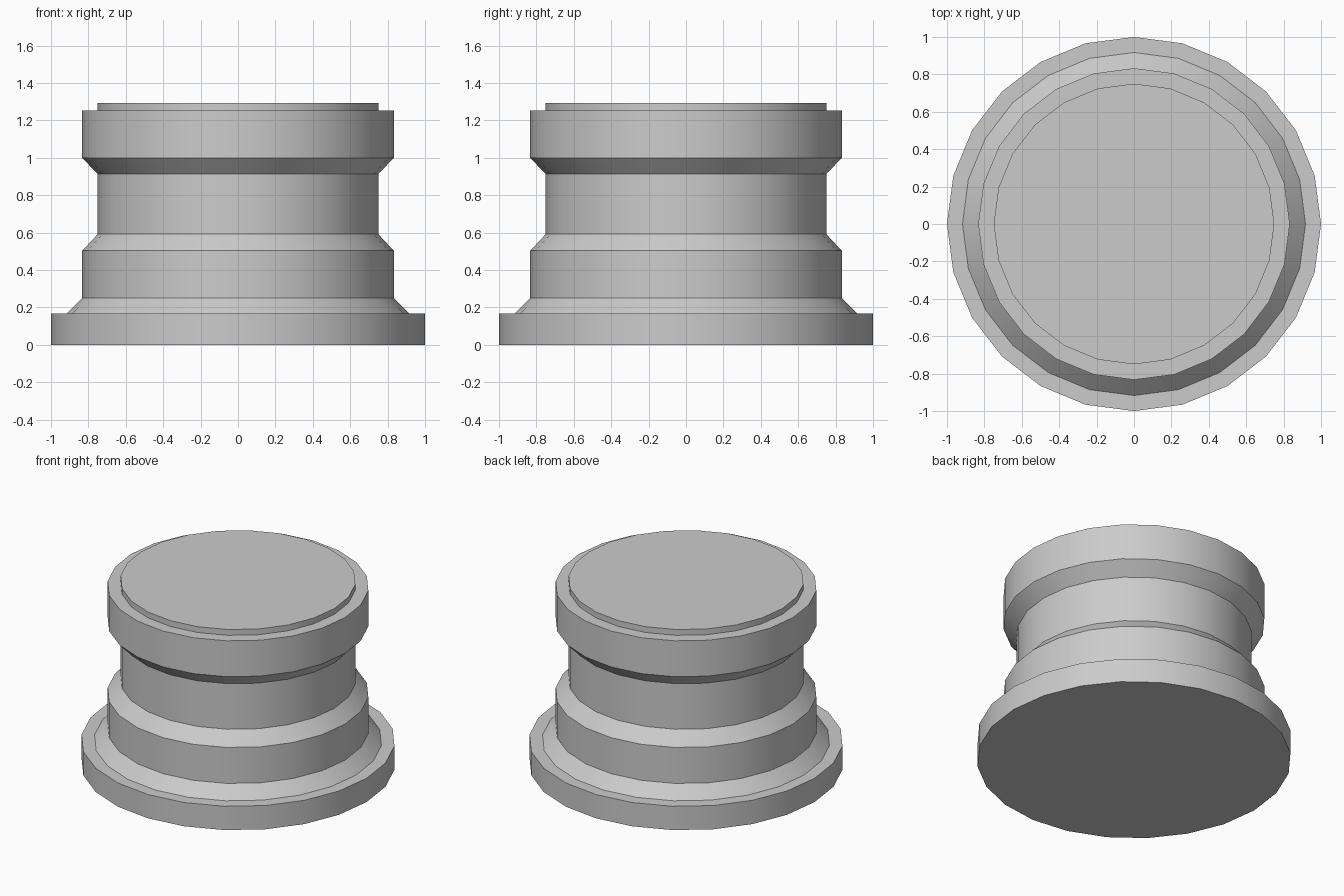
import bpy, bmesh
from math import cos, sin, tau, radians

if "Cube" in bpy.data.objects:
    bpy.data.objects.remove(bpy.data.objects["Cube"])

SIDES = 24


def lathe(name, profile):
    """Revolve (radius, height) points around z and cap both ends."""
    bm = bmesh.new()
    rings = [[bm.verts.new((r * cos(tau * i / SIDES), r * sin(tau * i / SIDES), z))
              for i in range(SIDES)] for r, z in profile]
    for low, high in zip(rings, rings[1:]):
        for i in range(SIDES):
            j = (i + 1) % SIDES
            bm.faces.new((low[i], low[j], high[j], high[i]))
    bm.faces.new(rings[0][::-1])
    bm.faces.new(rings[-1])
    mesh = bpy.data.meshes.new(name)
    bm.to_mesh(mesh)
    bm.free()
    obj = bpy.data.objects.new(name, mesh)
    bpy.context.collection.objects.link(obj)
    # Smooth around the circumference, sharp at the profile corners
    bpy.ops.object.select_all(action='DESELECT')
    obj.select_set(True)
    bpy.context.view_layer.objects.active = obj
    bpy.ops.object.shade_smooth_by_angle(angle=radians(30))
    return obj


# Round pedestal: foot, lower collar, waist, upper collar, top plate
lathe("pedestal", [
    (1.0, 0.0), (1.0, 0.167),
    (0.917, 0.167), (0.833, 0.25), (0.833, 0.503),
    (0.75, 0.592), (0.75, 0.912),
    (0.833, 1.0), (0.833, 1.252),
    (0.75, 1.252), (0.75, 1.293),
])
